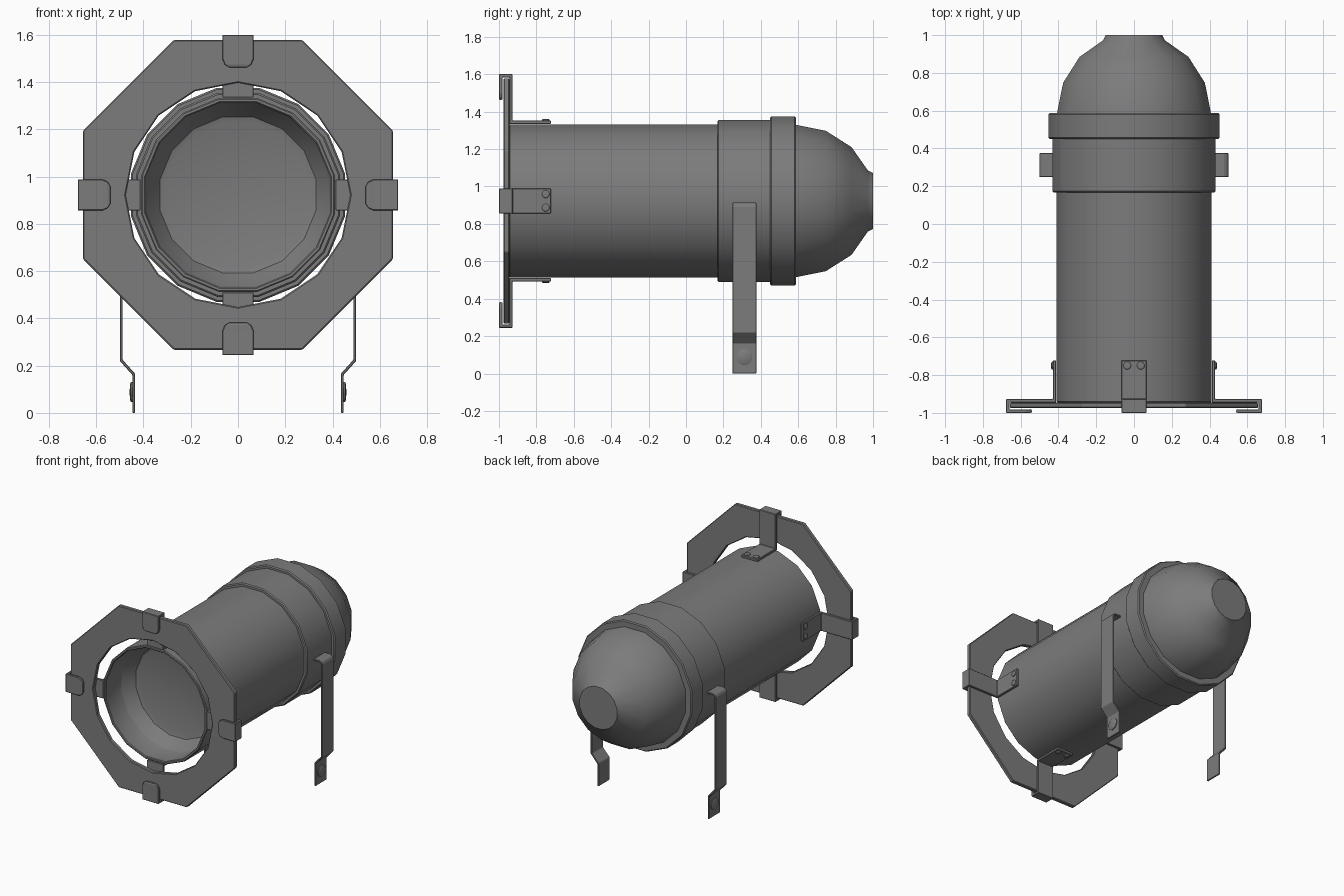
import bpy, bmesh
from math import sin, cos, pi
from mathutils import Matrix, Vector

if "Cube" in bpy.data.objects:
    bpy.data.objects.remove(bpy.data.objects["Cube"])

ZC = 0.9225                                   # height of the lamp axis
AXIS = Matrix.Translation((0, 0, ZC)) @ Matrix.Rotation(-pi / 2, 4, 'X')   # local z -> +y
PAINT = bpy.data.materials.new("dark_grey_paint")
PAINT.diffuse_color = (.2, .2, .2, 1)
PAINT.use_nodes = True
PAINT.node_tree.nodes["Principled BSDF"].inputs["Base Color"].default_value = PAINT.diffuse_color


def finish(name, bm, thickness=0, bevel=0, angle=30):
    bmesh.ops.remove_doubles(bm, verts=bm.verts, dist=1e-5)
    bmesh.ops.recalc_face_normals(bm, faces=bm.faces)
    me = bpy.data.meshes.new(name)
    bm.to_mesh(me)
    bm.free()
    me.materials.append(PAINT)
    ob = bpy.data.objects.new(name, me)
    bpy.context.collection.objects.link(ob)
    if thickness:
        m = ob.modifiers.new("thickness", 'SOLIDIFY')
        m.thickness, m.offset, m.use_even_offset = thickness, 0, True
    if bevel:
        m = ob.modifiers.new("bevel", 'BEVEL')
        m.width, m.segments = bevel, 1
        m.limit_method, m.angle_limit = 'ANGLE', 0.6
    bpy.context.view_layer.objects.active = ob
    bpy.ops.object.select_all(action='DESELECT')
    ob.select_set(True)
    bpy.ops.object.shade_smooth_by_angle(angle=angle * pi / 180)
    if bevel:                                 # keep flat sheet metal looking flat
        for p in me.polygons:
            p.use_smooth = False
    return ob


def lathe(name, profile, matrix=AXIS, n=16, closed=False):
    """Revolve (axial, flat-to-flat radius) points around local z."""
    bm = bmesh.new()
    rings = []
    for h, r in profile:
        r /= cos(pi / n)
        rings.append([bm.verts.new(matrix @ Vector((r * cos((k + .5) * 2 * pi / n),
                      r * sin((k + .5) * 2 * pi / n), h))) for k in range(n)])
    pairs = list(zip(rings, rings[1:])) + ([(rings[-1], rings[0])] if closed else [])
    for a, b in pairs:
        for k in range(n):
            j = (k + 1) % n
            bm.faces.new((a[k], a[j], b[j], b[k]))
    return finish(name, bm)


def strip(name, rows, matrix, thickness):
    """Bent sheet strip from (centre, half-width vector) rows."""
    bm = bmesh.new()
    vs = [[bm.verts.new(matrix @ (Vector(c) + s * Vector(w))) for s in (-1, 1)] for c, w in rows]
    for a, b in zip(vs, vs[1:]):
        bm.faces.new((a[0], a[1], b[1], b[0]))
    return finish(name, bm, thickness, 0.003)


# Barrel with inner taper down to the lens
lathe("barrel", [(-.69, .33), (-.77, .385), (-.78, .39), (-.94, .39), (-.945, .395),
                 (-.945, .405), (-.94, .41), (.20, .41)])
# Lens
lathe("lens", [(-.69, .335), (-.68, .305), (-.68, 0)])
# Rear sleeve and collar
lathe("rear_sleeve", [(.168, .40), (.168, .425), (.175, .432), (.46, .432), (.46, .40)], closed=True)
lathe("collar", [(.45, .40), (.45, .446), (.457, .453), (.58, .453), (.587, .446), (.587, .40)], closed=True)
# Domed back
lathe("rear_dome", [(.58, .408), (.60, .405), (.748, .375), (.885, .288), (.972, .164),
                    (1.0, .15), (1.0, 0)])

# Octagonal front frame with round opening
bm = bmesh.new()
loops = [[], []]
for k in range(16):
    a = k * pi / 8
    for loop, r in zip(loops, (.475, .656 if k % 2 == 0 else .656 / cos(pi / 8))):
        loop.append(bm.verts.new((r * cos(a), -.96, ZC + r * sin(a))))
for k in range(16):
    j = (k + 1) % 16
    bm.faces.new((loops[0][k], loops[0][j], loops[1][j], loops[1][k]))
finish("front_frame", bm, .03, .005)

# Four frame clips, each with two rivets
clip = [(-.722, .421, .066), (-.936, .421, .066), (-.936, .669, .066), (-.991, .669, .066),
        (-.991, .575, .066), (-.991, .552, .056), (-.988, .541, .036)]
for i, side in enumerate(("top", "right", "bottom", "left")):
    rot = Matrix.Translation((0, 0, ZC)) @ Matrix.Rotation(i * pi / 2, 4, 'Y')
    strip(f"{side}_clip", [((0, y, r), (w, 0, 0)) for y, r, w in clip], rot, .018)
    for n, x in enumerate((-.036, .036)):
        lathe(f"{side}_clip_rivet_{n + 1}", [(.425, .02), (.434, .02), (.438, .015), (.439, 0)],
              rot @ Matrix.Translation((x, -.75, 0)), n=10)

# Yoke arms with their bolts
arm = [(.42, .908), (.475, .908), (.488, .902), (.494, .89), (.494, .222), (.441, .163), (.441, 0)]
for side, s in (("left", -1), ("right", 1)):
    strip(f"{side}_yoke_arm", [((s * x, .312, z), (0, .064, 0)) for x, z in arm], Matrix(), .012)
    lathe(f"{side}_yoke_bolt", [(.44, .042), (.453, .042), (.457, .034), (.459, 0)],
          Matrix.Translation((0, .312, .088)) @ Matrix.Rotation(s * pi / 2, 4, 'Y'), n=12)
